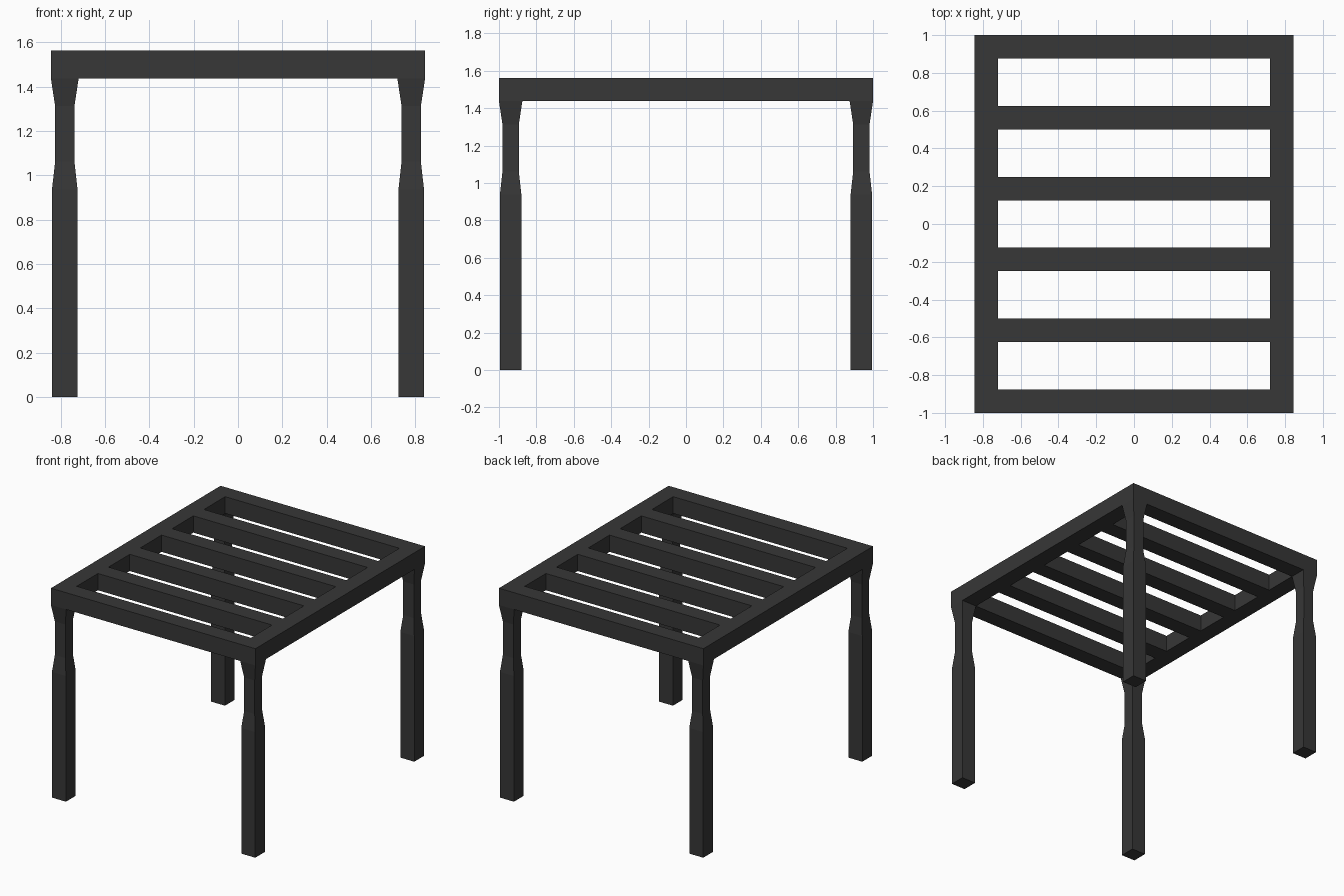
import bpy, bmesh

if "Cube" in bpy.data.objects:
    bpy.data.objects.remove(bpy.data.objects["Cube"])

dark = bpy.data.materials.new("dark_grey")
dark.diffuse_color = (0.038, 0.038, 0.038, 1)
dark.use_nodes = True
dark.node_tree.nodes["Principled BSDF"].inputs["Base Color"].default_value = dark.diffuse_color

W, D = 0.84375, 1.0          # half width, half depth
BAR = 0.125                  # thickness of every bar
Z0, Z1 = 1.4375, 1.5625      # underside and top of the slatted frame


def finish(bm, name):
    bmesh.ops.recalc_face_normals(bm, faces=bm.faces)
    me = bpy.data.meshes.new(name)
    bm.to_mesh(me)
    bm.free()
    me.materials.append(dark)
    ob = bpy.data.objects.new(name, me)
    bpy.context.collection.objects.link(ob)
    return ob


# slatted top: flat grid of cells with five gaps left out, extruded upward
bm = bmesh.new()
xs = [-W, -W + BAR, W - BAR, W]
ys = []
for i in range(6):
    y = -D + i * 0.375
    ys += [y, y + BAR]
grid = [[bm.verts.new((x, y, Z0)) for x in xs] for y in ys]
for j in range(len(ys) - 1):
    for i in range(3):
        if i == 1 and j % 2 == 1:
            continue         # gap between slats
        bm.faces.new((grid[j][i], grid[j][i + 1],
                      grid[j + 1][i + 1], grid[j + 1][i]))
ext = bmesh.ops.extrude_face_region(bm, geom=bm.faces[:], use_keep_orig=True)
top_verts = [g for g in ext["geom"] if isinstance(g, bmesh.types.BMVert)]
bmesh.ops.translate(bm, verts=top_verts, vec=(0, 0, Z1 - Z0))
finish(bm, "slatted_top")

# legs: square rings (height, half width) bridged, waisted near the top
profile = [(0, 0.0575), (0.9375, 0.0575), (1.0625, 0.0435),
           (1.3125, 0.0435), (Z0, 0.0625)]


def leg(name, sx, sy):
    cx, cy = sx * (W - BAR / 2), sy * (D - BAR / 2)
    bm = bmesh.new()
    rings = [[bm.verts.new((cx + a * h, cy + b * h, z))
              for a, b in ((-1, -1), (1, -1), (1, 1), (-1, 1))]
             for z, h in profile]
    for lo, hi in zip(rings, rings[1:]):
        for k in range(4):
            n = (k + 1) % 4
            bm.faces.new((lo[k], lo[n], hi[n], hi[k]))
    bm.faces.new(rings[0])
    bm.faces.new(rings[-1])
    finish(bm, name)


for fb, sy in (("front", -1), ("back", 1)):
    for lr, sx in (("left", -1), ("right", 1)):
        leg(f"{fb}_{lr}_leg", sx, sy)
